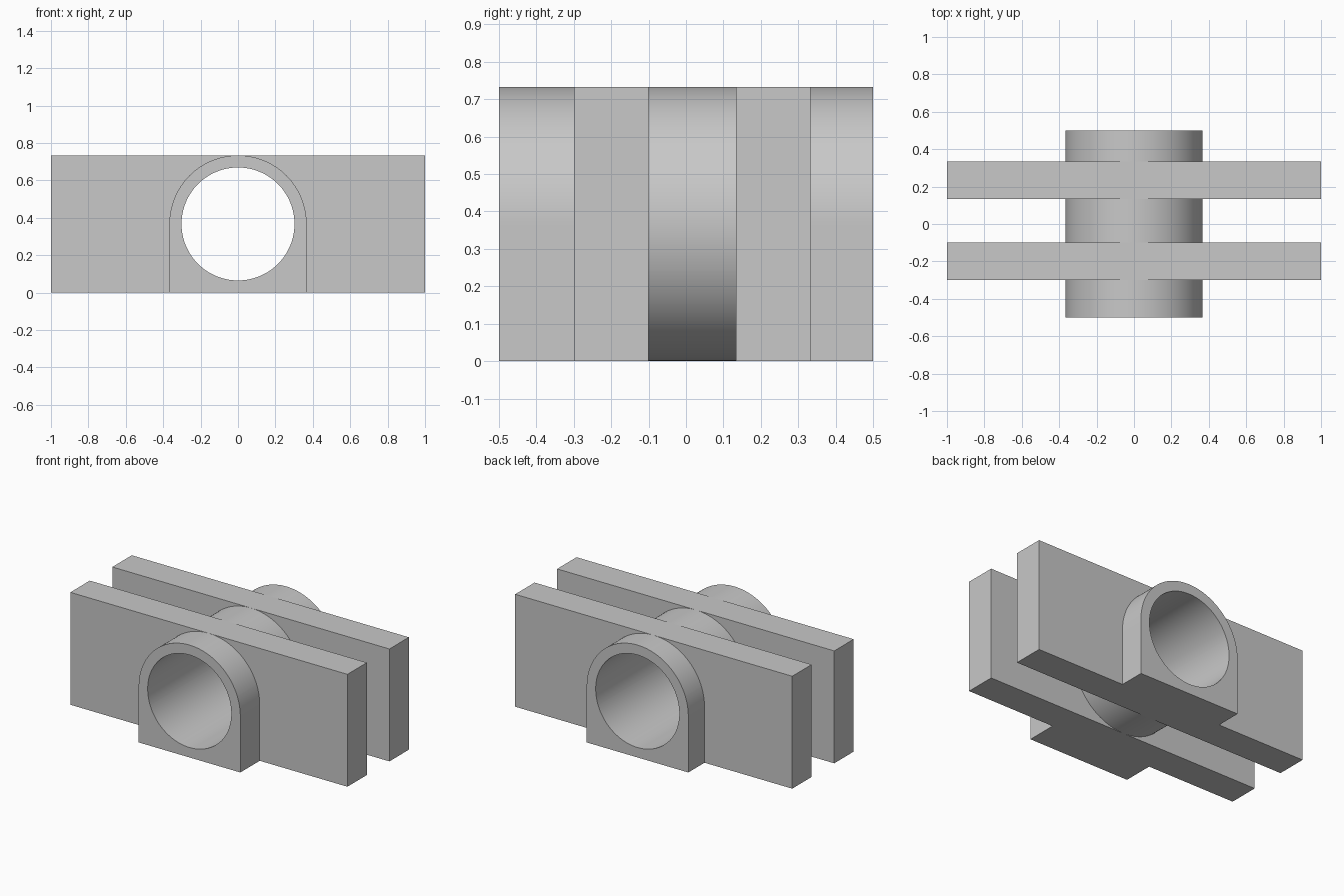
import bpy, bmesh
from math import sin, cos, atan2, pi, radians

default = bpy.data.objects.get("Cube")
if default:
    bpy.data.objects.remove(default)

R = 0.3667        # outer radius, also half the height
BORE = 0.302      # radius of the through hole
HALF_LENGTH = 1.0

# Shared ray angles, including the plate and foot corners
corner = atan2(R, HALF_LENGTH)
angles = {round(2 * pi * i / 128, 6) for i in range(128)}
angles |= {round(a % (2 * pi), 6) for a in (corner, pi - corner, pi + corner, -corner)}
angles = sorted(angles)


# Cross-sections: distance from the bore axis along each ray
def bore(a):
    return BORE


def barrel(a):
    return R


def arch(a):
    return R if sin(a) >= 0 else R / max(abs(cos(a)), abs(sin(a)))


def plate(a):
    return 1 / max(abs(cos(a)) / HALF_LENGTH, abs(sin(a)) / R)


# Sections from front to back: end arch, plate, round barrel, plate, end arch
sections = [(arch, -0.5, -0.3), (plate, -0.3, -0.1), (barrel, -0.1, 0.133),
            (plate, 0.133, 0.333), (arch, 0.333, 0.5)]
stations = [(bore, -0.5)]
for shape, front, back in sections:
    stations += [(shape, front), (shape, back)]
stations.append((bore, 0.5))

# Loft all sections and close the surface through the bore
bm = bmesh.new()
rings = [[bm.verts.new((shape(a) * cos(a), y, R + shape(a) * sin(a))) for a in angles]
         for shape, y in stations]
for ring, following in zip(rings, rings[1:] + rings[:1]):
    for i in range(len(angles)):
        j = (i + 1) % len(angles)
        bm.faces.new((ring[i], ring[j], following[j], following[i]))
bmesh.ops.remove_doubles(bm, verts=bm.verts, dist=0.00001)
bmesh.ops.dissolve_degenerate(bm, edges=bm.edges, dist=0.00001)
bmesh.ops.recalc_face_normals(bm, faces=bm.faces)

mesh = bpy.data.meshes.new("bored_bracket")
bm.to_mesh(mesh)
bm.free()
bracket = bpy.data.objects.new("bored_bracket", mesh)
bpy.context.collection.objects.link(bracket)

# Plain grey finish
grey = bpy.data.materials.new("light_grey")
grey.use_nodes = True
colour = (0.58, 0.58, 0.58, 1)
grey.diffuse_color = colour
grey.node_tree.nodes["Principled BSDF"].inputs["Base Color"].default_value = colour
mesh.materials.append(grey)

# Smooth round walls with crisp edges
bpy.ops.object.select_all(action="DESELECT")
bracket.select_set(True)
bpy.context.view_layer.objects.active = bracket
bpy.ops.object.shade_smooth_by_angle(angle=radians(30))
